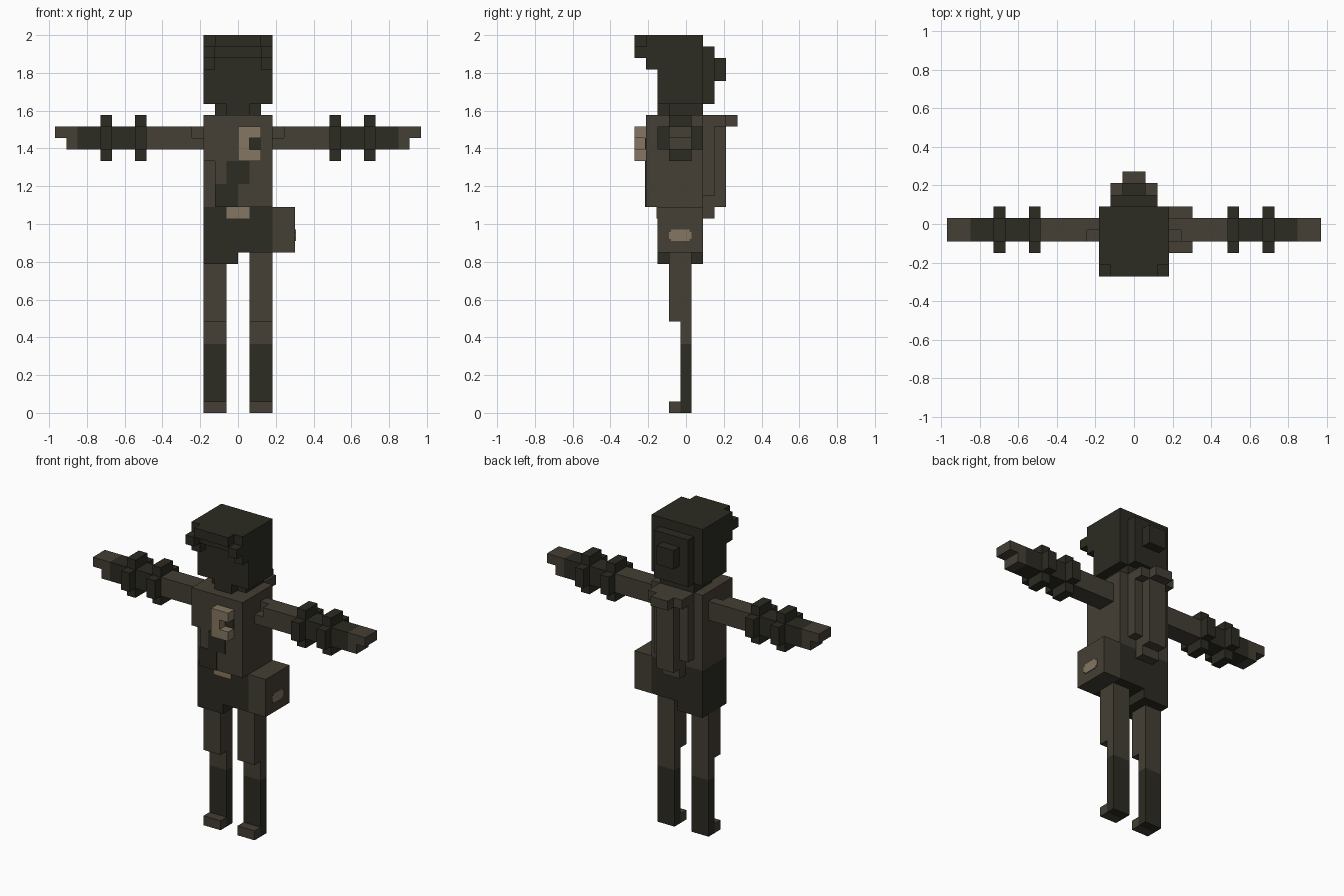
import bpy, bmesh

if "Cube" in bpy.data.objects:
    bpy.data.objects.remove(bpy.data.objects["Cube"])

U = 2 / 33  # one block of the grid


def material(name, col):
    m = bpy.data.materials.new(name)
    m.diffuse_color = (*col, 1)
    m.use_nodes = True
    m.node_tree.nodes["Principled BSDF"].inputs["Base Color"].default_value = m.diffuse_color
    return m


DARK = material("dark olive", (0.025, 0.024, 0.016))
BROWN = material("dull brown", (0.058, 0.050, 0.035))
TAN = material("tan", (0.235, 0.184, 0.122))


def part(name, mat, *blocks):
    """Blocks are (x0, x1, y0, y1, z0, z1) in grid units; y counts from the front."""
    bm = bmesh.new()
    for x0, x1, y0, y1, z0, z1 in blocks:
        r = bmesh.ops.create_cube(bm, size=1)
        for v in r["verts"]:
            v.co = (U * (x1 if v.co.x > 0 else x0),
                    U * ((y1 if v.co.y > 0 else y0) - 4.5),
                    U * (z1 if v.co.z > 0 else z0))
    bmesh.ops.recalc_face_normals(bm, faces=bm.faces)
    me = bpy.data.meshes.new(name)
    bm.to_mesh(me)
    bm.free()
    me.materials.append(mat)
    ob = bpy.data.objects.new(name, me)
    bpy.context.collection.objects.link(ob)
    return ob


def pair(name, mat, *blocks):
    """Same blocks on both sides."""
    part("right_" + name, mat, *blocks)
    part("left_" + name, mat, *[(-b, -a, *rest) for a, b, *rest in blocks])


# head, hair and neck
part("head", DARK, (-3, 3, 2, 6, 27, 30), (-2, 2, 6, 7, 27, 32))
part("hair_crown", DARK, (-3, 3, 1, 6, 31, 33), (-3, 3, 2, 6, 30, 31),
     (-2, 2, 0, 1, 32, 33))
pair("hair_lock", DARK, (2, 3, 0, 1, 31, 32), (2, 3, 1, 2, 30, 31))
part("hair_bun", DARK, (-1, 1, 7, 8, 29, 31))
part("neck", DARK, (-2, 2, 3, 6, 26, 27), (-1, 1, 2, 3, 26, 27))

# torso
part("torso", BROWN, (-3, 3, 2, 6, 18, 26))
part("chest", BROWN, (-3, 3, 1, 2, 22, 26), (-2, 3, 1, 2, 18, 22))
E = 0.08  # thickness of painted plates
part("chest_sash", DARK, (-1, 1, 1 - E, 1, 20, 22), (-2, 0, 1 - E, 1, 18, 20),
     (1, 2, 1 - E, 1, 23, 24))
part("chest_badge", TAN, (0, 1, 0, 1, 22, 25), (1, 2, 0, 1, 24, 25), (1, 2, 0, 1, 22, 23))

# back panel and hanging strip
part("back_panel", BROWN, (-2, 2, 6, 7, 19, 26), (-1, 1, 6, 7, 17, 19))
part("back_strip", BROWN, (-1, 1, 7, 8, 18, 26), (-1, 1, 8, 9, 25, 26))
pair("back_strap", BROWN, (1, 2, 7, 8, 25, 26))

# hips, buckle and hip pouch
part("hips", DARK, (-3, 3, 2, 6, 14, 18), (-3, 0, 2, 6, 13, 14))
part("buckle", TAN, (-1, 1, 2 - E, 2, 17, 18))
part("hip_pouch", BROWN, (3, 5, 2, 6, 14, 18))
part("pouch_clasp", TAN, (5, 5 + E, 3, 5, 15.2, 15.8), (5, 5 + E, 3.2, 4.8, 15, 15.2),
     (5, 5 + E, 3.2, 4.8, 15.8, 16))

# arms with a notch at the shoulder, cross-shaped cuffs and stepped hands
pair("upper_arm", BROWN, (4, 8, 3, 5, 23, 25), (3, 4, 3, 5, 23, 24), (3, 4, 4, 5, 24, 25))
pair("forearm", DARK, (9, 11, 3, 5, 23, 25), (12, 14, 3, 5, 23, 25))
pair("hand", BROWN, (14, 15, 3, 5, 23, 25), (15, 16, 3, 5, 24, 25))
for n, x in (("elbow_cuff", 8), ("wrist_cuff", 11)):
    pair(n, DARK, (x, x + 1, 3, 5, 22, 26), (x, x + 1, 2, 3, 23, 25), (x, x + 1, 5, 6, 23, 25))

# legs and toes
pair("thigh", BROWN, (1, 3, 3, 5, 8, 13), (1, 3, 4, 5, 6, 8))
part("right_thigh_top", BROWN, (1, 3, 3, 5, 13, 14))
pair("shin", DARK, (1, 3, 4, 5, 0, 6))
pair("toe", BROWN, (1, 3, 3, 4, 0, 1))
